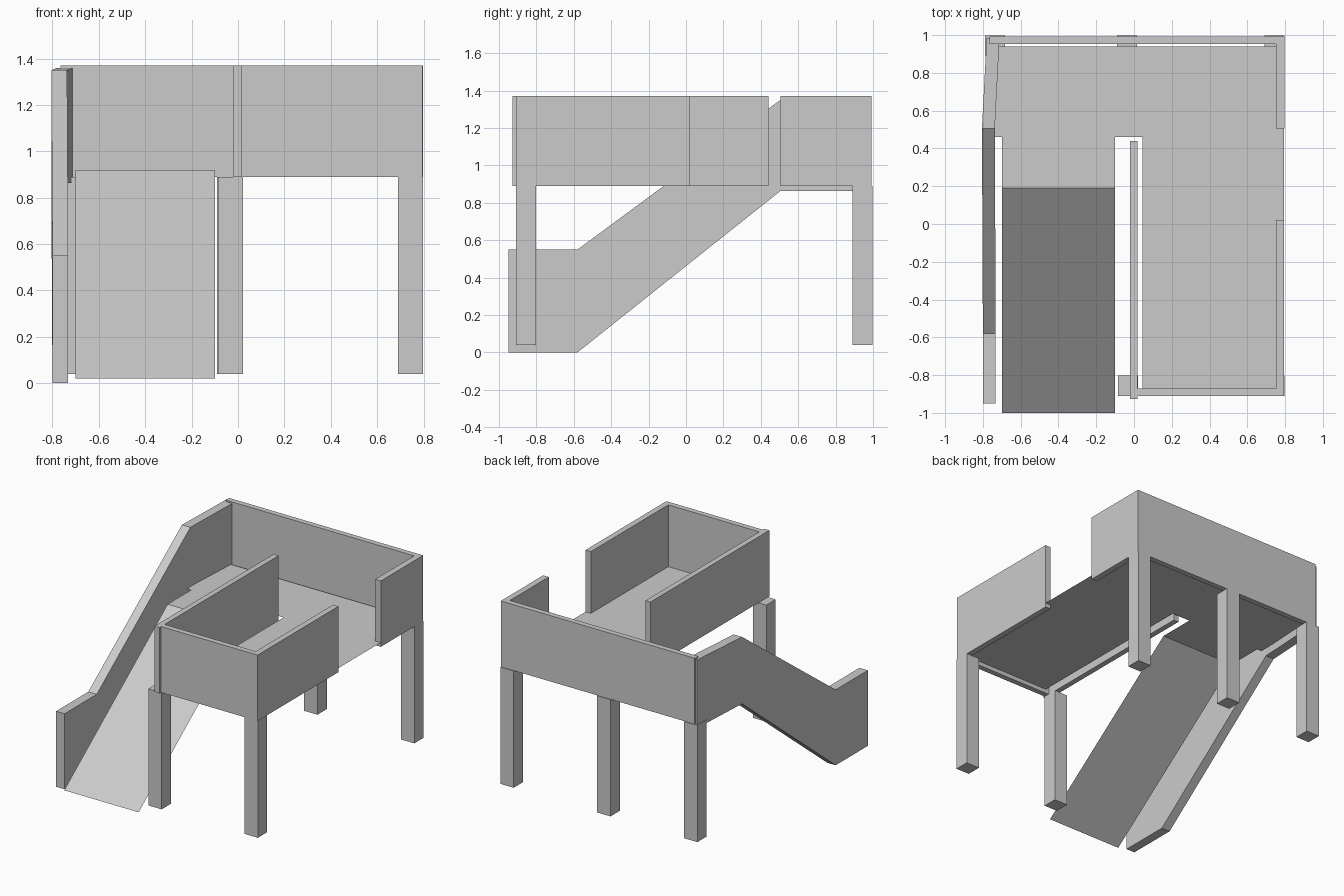
import bpy

if "Cube" in bpy.data.objects:
    bpy.data.objects.remove(bpy.data.objects["Cube"])


def make(name, verts, faces):
    me = bpy.data.meshes.new(name)
    me.from_pydata(verts, [], faces)
    me.update()
    ob = bpy.data.objects.new(name, me)
    bpy.context.collection.objects.link(ob)
    return ob


def box(name, x, y, z):
    verts = [(a, b, c) for c in z for b in y for a in x]
    faces = [(0, 2, 3, 1), (4, 5, 7, 6), (0, 1, 5, 4),
             (2, 6, 7, 3), (0, 4, 6, 2), (1, 3, 7, 5)]
    return make(name, verts, faces)


# L-shaped thin platform floor
FLOOR = 0.92
outline = [(0.045, -0.875), (0.795, -0.875), (0.795, 0.94), (-0.735, 0.94),
           (-0.735, 0.46), (0.045, 0.46)]
make("platform_floor", [(x, y, FLOOR) for x, y in outline], [(0, 1, 2, 3, 4, 5)])

# thin slide sheet: a slope and a short flat top joining the floor
rows = [(-1.0, 0.02), (0.19, FLOOR), (0.46, FLOOR)]
make("slide", [(x, y, z) for y, z in rows for x in (-0.7, -0.1)],
     [(0, 1, 3, 2), (2, 3, 5, 4)])

# square support legs
for name, x, y in [("front_middle_leg", -0.085, -0.91), ("front_right_leg", 0.69, -0.91),
                   ("back_left_leg", -0.79, 0.89), ("back_middle_leg", -0.09, 0.89),
                   ("back_right_leg", 0.69, 0.89)]:
    box(name, (x, x + 0.107), (y, y + 0.107), (0.04, 0.89))

# guard walls
WALL = (0.89, 1.37)
box("back_wall", (-0.765, 0.797), (0.952, 0.992), WALL)
box("front_wall", (0.018, 0.795), (-0.91, -0.87), WALL)
box("middle_wall", (-0.022, 0.018), (-0.927, 0.44), WALL)
box("right_front_wall", (0.752, 0.795), (-0.87, 0.02), WALL)
box("right_back_wall", (0.752, 0.797), (0.505, 0.952), WALL)

# left side panel following the slide, rear end angled slightly inwards
profile = [(-0.95, 0.0), (-0.58, 0.0), (0.505, 0.863), (0.985, 0.863),
           (0.985, 1.36), (0.505, 1.35), (-0.58, 0.55), (-0.95, 0.55)]
n = len(profile)
verts = [(x + (0.02 if y > 0.9 else -0.005 if y > 0 else 0), y, z)
         for x in (-0.8, -0.732) for y, z in profile]
quads = [(0, 1, 6, 7), (1, 2, 5, 6), (2, 3, 4, 5)]
faces = [q[::-1] for q in quads] + [tuple(i + n for i in q) for q in quads]
faces += [(i, (i + 1) % n, (i + 1) % n + n, i + n) for i in range(n)]
make("left_side_panel", verts, faces)
